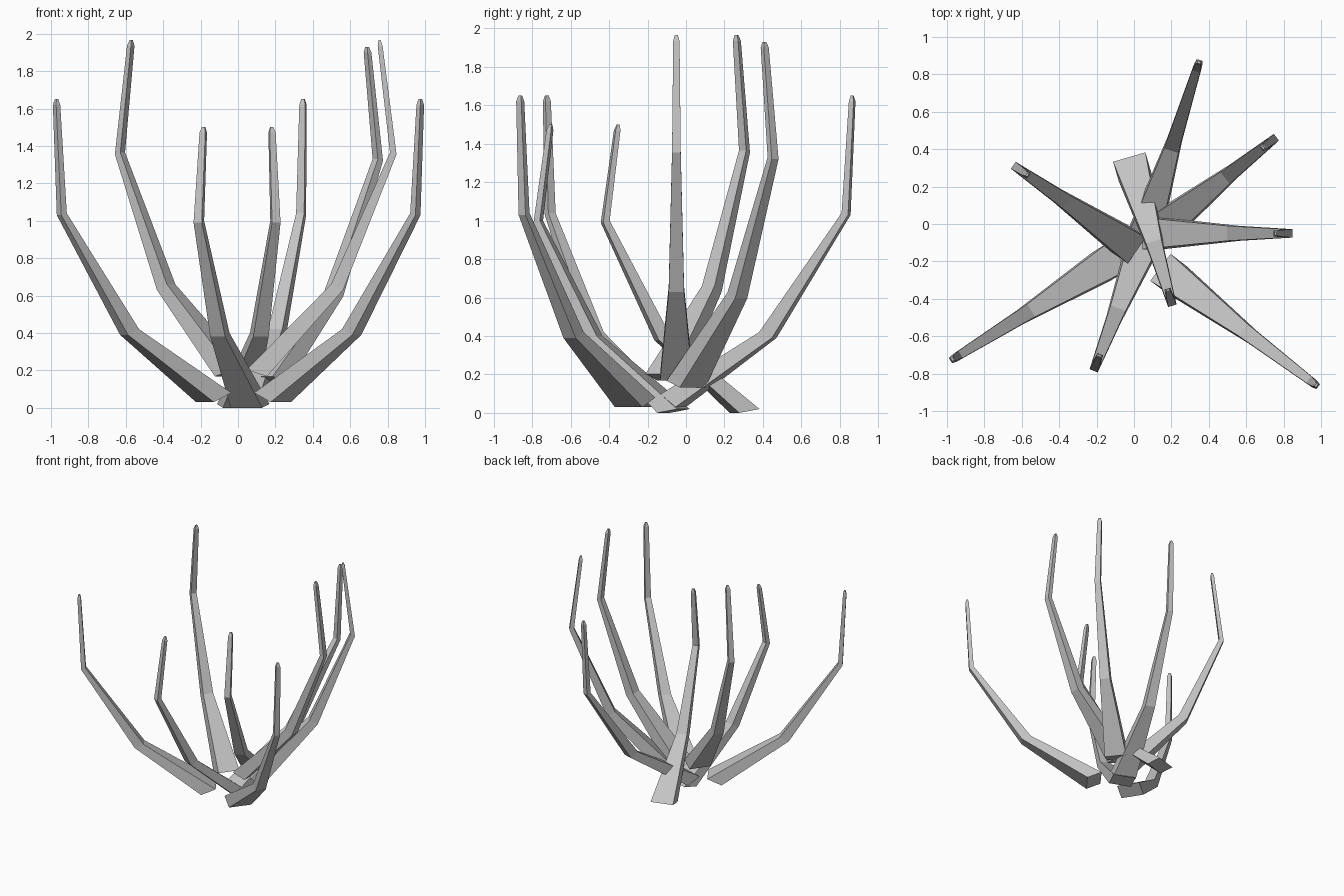
import bpy
import bmesh
from mathutils import Vector

default = bpy.data.objects.get("Cube")
if default:
    bpy.data.objects.remove(default, do_unlink=True)

grey = bpy.data.materials.new("plain grey")
grey.use_nodes = True
colour = (0.55, 0.55, 0.55, 1)
grey.diffuse_color = colour
grey.node_tree.nodes["Principled BSDF"].inputs["Base Color"].default_value = colour

# Spike profiles, one ring per row: reach, height, width, depth, drop across the depth
LOW = [(0, 0.055, 0.18, 0.11, 0.05), (0.53, 0.405, 0.08, 0.07, 0.03),
       (0.957, 1.035, 0.045, 0.035, 0.01), (0.99, 1.62, 0.033, 0.026, 0), (0.99, 1.65, 0.016, 0.012, 0)]
SHORT = [(0, 0.01, 0.18, 0.11, 0.02), (0.445, 0.39, 0.085, 0.065, 0.02),
         (0.755, 0.995, 0.047, 0.035, 0.01), (0.69, 1.47, 0.033, 0.026, 0), (0.685, 1.50, 0.016, 0.012, 0)]
TALL = [(0, 0.185, 0.17, 0.11, 0.035), (0.43, 0.645, 0.08, 0.065, 0.03),
        (0.73, 1.36, 0.045, 0.035, 0.01), (0.66, 1.935, 0.033, 0.026, 0), (0.657, 1.965, 0.016, 0.012, 0)]


def spike(name, profile, root, knee, lift=0):
    """Bent square spike growing from root towards the upper knee."""
    start = Vector((root[0], root[1], lift))
    out = Vector((knee[0] - root[0], knee[1] - root[1], 0)).normalized()
    side = Vector((-out.y, out.x, 0))
    bm = bmesh.new()
    rings = []
    for reach, height, width, depth, drop in profile:
        centre = start + out * reach + Vector((0, 0, height))
        across = side * (width / 2)
        through = out * (depth / 2) - Vector((0, 0, drop / 2))
        corners = (through - across, through + across, across - through, -across - through)
        rings.append([bm.verts.new(centre + c) for c in corners])
    bm.faces.new(rings[0][::-1])
    bm.faces.new(rings[-1])
    for lower, upper in zip(rings, rings[1:]):
        for i in range(4):
            j = (i + 1) % 4
            bm.faces.new((lower[i], lower[j], upper[j], upper[i]))
    bmesh.ops.recalc_face_normals(bm, faces=bm.faces)
    mesh = bpy.data.meshes.new(name)
    bm.to_mesh(mesh)
    bm.free()
    mesh.materials.append(grey)
    bpy.context.collection.objects.link(bpy.data.objects.new(name, mesh))


# Wide-reaching outer spikes
spike("back_spike", LOW, (0.05, -0.08), (0.335, 0.825))
spike("front_left_spike", LOW, (0.185, -0.265), (0.945, -0.84))
spike("front_right_spike", LOW, (-0.13, -0.20), (-0.94, -0.705))

# Short front spikes
spike("short_left_spike", SHORT, (-0.01, 0.305), (0.20, -0.42))
spike("short_right_spike", SHORT, (0.065, -0.065), (-0.21, -0.77))

# Tall inner spikes
spike("tall_back_left_spike", TALL, (0.175, 0.0), (0.75, 0.455), -0.035)
spike("tall_left_spike", TALL, (0.10, -0.05), (0.83, -0.05))
spike("tall_right_spike", TALL, (-0.03, -0.11), (-0.625, 0.30))
